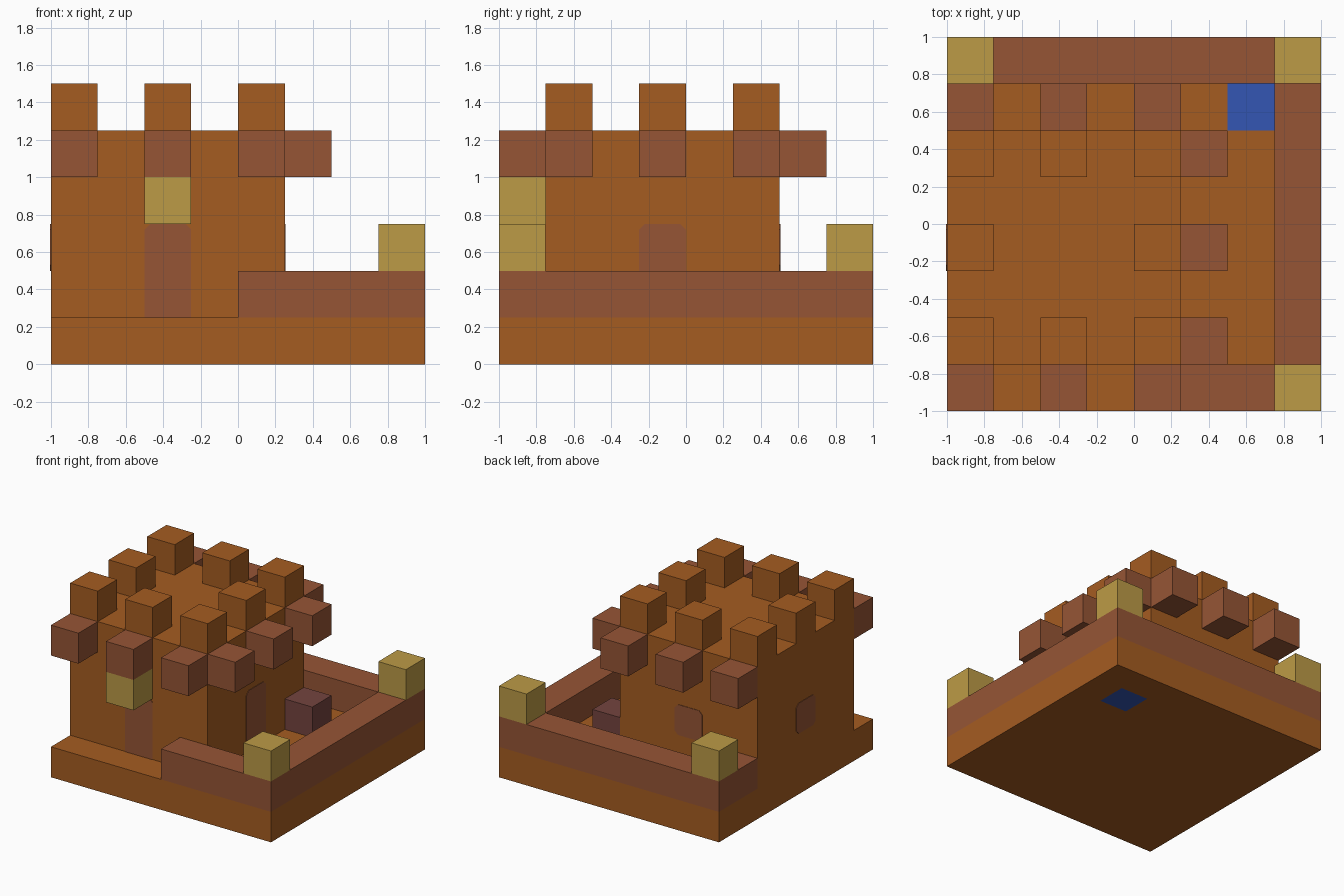
import bpy
import bmesh
from mathutils import Color, Vector

default = bpy.data.objects.get("Cube")
if default:
    bpy.data.objects.remove(default, do_unlink=True)

CELL = 0.25
HALF = CELL / 2


def make_material(name, r, g, b):
    linear = Color((r / 255, g / 255, b / 255)).from_srgb_to_scene_linear()
    mat = bpy.data.materials.new(name)
    mat.use_nodes = True
    rgba = (*linear, 1.0)
    mat.diffuse_color = rgba
    mat.node_tree.nodes["Principled BSDF"].inputs["Base Color"].default_value = rgba
    return mat


clay = make_material("orange clay", 165, 92, 33)
brick = make_material("red brown brick", 150, 85, 53)
gold = make_material("dull gold", 188, 155, 70)
wood = make_material("dark maroon", 116, 68, 62)
water = make_material("blue water", 51, 86, 180)


def finish(name, bm, *mats):
    bmesh.ops.recalc_face_normals(bm, faces=bm.faces)
    mesh = bpy.data.meshes.new(name)
    bm.to_mesh(mesh)
    bm.free()
    for mat in mats:
        mesh.materials.append(mat)
    obj = bpy.data.objects.new(name, mesh)
    bpy.context.collection.objects.link(obj)
    return obj


def box_mesh(start, size):
    """Box on the cell grid: start cell (i, j, k) and size in cells."""
    bm = bmesh.new()
    bmesh.ops.create_cube(bm, size=1)
    low = Vector((-1, -1, 0)) + Vector(start) * CELL
    for v in bm.verts:
        v.co = low + Vector([(c + 0.5) * s * CELL for c, s in zip(v.co, size)])
    return bm


def box(name, start, mat, size=(1, 1, 1)):
    return finish(name, box_mesh(start, size), mat)


def panel(name, centre, side, up, low, high, mat, round_bottom):
    """Thin plate with clipped corners; side runs across the plate."""
    clip = 0.03
    outline = [(-HALF, high - clip), (clip - HALF, high),
               (HALF - clip, high), (HALF, high - clip)]
    if round_bottom:
        outline += [(HALF, low + clip), (HALF - clip, low),
                    (clip - HALF, low), (-HALF, low + clip)]
    else:
        outline += [(HALF, low), (-HALF, low)]
    bm = bmesh.new()
    face = bm.faces.new([bm.verts.new(Vector(centre) + Vector(side) * a + Vector((0, 0, b)))
                         for a, b in outline])
    ext = bmesh.ops.extrude_face_region(bm, geom=[face])
    bmesh.ops.translate(bm, vec=Vector(up) * 0.004,
                        verts=[e for e in ext["geom"] if isinstance(e, bmesh.types.BMVert)])
    return finish(name, bm, mat)


# Ground slab with a one-cell pool cut into its faces
bm = box_mesh((0, 0, 0), (8, 8, 1))
for normal in (Vector((1, 0, 0)), Vector((0, 1, 0))):
    for offset in (0.5, 0.75):
        bmesh.ops.bisect_plane(bm, geom=bm.verts[:] + bm.edges[:] + bm.faces[:],
                               plane_co=normal * offset, plane_no=normal)
for f in bm.faces:
    c = f.calc_center_median()
    f.material_index = int(0.5 < c.x < 0.75 and 0.5 < c.y < 0.75)
finish("ground_slab", bm, clay, water)

# Courtyard walls with corner posts
box("right_side_wall", (7, 0, 1), brick, (1, 8, 1))
box("back_wall", (0, 7, 1), brick, (7, 1, 1))
box("front_wall", (4, 0, 1), brick, (3, 1, 1))
box("wall_return", (0, 6, 1), brick)
for i, j in ((7, 0), (7, 7), (0, 7)):
    box("corner_post", (i, j, 2), gold)

# Keep with battlements around its roof
box("keep", (0, 1, 1), clay, (5, 5, 4))
for i in (0, 2, 4):
    for j in (1, 3, 5):
        if (i, j) != (2, 3):
            box("battlement", (i, j, 5), clay)

# Projecting blocks on the front, back and courtyard side
for i in (0, 2, 4):
    box("front_corbel", (i, 0, 4), brick)
    box("back_corbel", (i, 6, 4), brick)
    box("side_corbel", (5, i + 1, 4), brick)

# Lantern over the door and crate in the courtyard
box("door_lantern", (2, 0, 3), gold)
box("crate", (5, 5, 1), wood)

# Doors and windows
X, Y = Vector((1, 0, 0)), Vector((0, 1, 0))
panel("front_door", (-0.375, -0.75, 0), X, -Y, 0.25, 0.75, brick, False)
panel("courtyard_door", (0.25, -0.125, 0), Y, X, 0.25, 0.75, brick, False)
panel("back_window", (-0.375, 0.5, 0), X, Y, 0.5, 0.75, brick, True)
panel("outer_window", (-1, -0.125, 0), Y, -X, 0.5, 0.75, brick, True)
